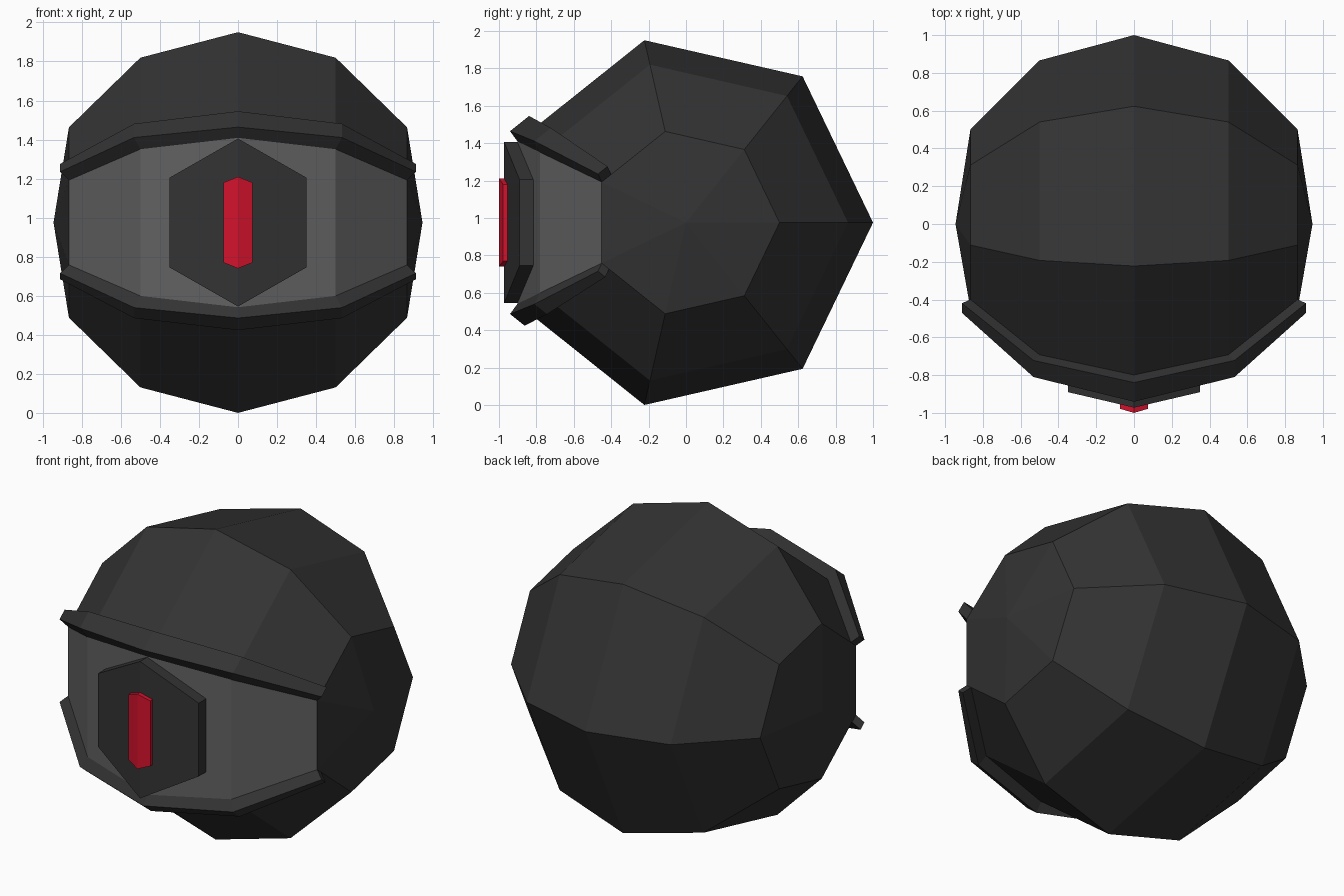
import bpy, bmesh
from math import sin, cos, pi, radians
from mathutils import Vector

if "Cube" in bpy.data.objects:
    bpy.data.objects.remove(bpy.data.objects["Cube"])

CZ = 0.975      # height of the ball's centre
SIDES = 7       # panels around the sideways axis


def material(name, rgb):
    m = bpy.data.materials.new(name)
    m.diffuse_color = (*rgb, 1)
    m.use_nodes = True
    m.node_tree.nodes["Principled BSDF"].inputs["Base Color"].default_value = m.diffuse_color
    return m


DARK = material("dark_shell", (0.033, 0.033, 0.033))
GREY = material("visor_grey", (0.12, 0.12, 0.12))
RED = material("red_light", (0.65, 0.006, 0.025))


def build(name, verts, faces, mat):
    bm = bmesh.new()
    vs = [bm.verts.new(v) for v in verts]
    for f in faces:
        bm.faces.new([vs[i] for i in f])
    bmesh.ops.recalc_face_normals(bm, faces=bm.faces)
    me = bpy.data.meshes.new(name)
    bm.to_mesh(me)
    bm.free()
    me.materials.append(mat)
    ob = bpy.data.objects.new(name, me)
    bpy.context.collection.objects.link(ob)
    return ob


def ball(ring, k):
    """Point on the ball: ring -2..2 runs across x, k counts corners round x."""
    u, a = radians(30 * ring), 2 * pi * k / SIDES
    return Vector((sin(u), cos(u) * cos(a), CZ + cos(u) * sin(a)))


# Shell: faceted ball with sideways poles, front panel left open for the visor
verts = [ball(r, k) for r in range(-2, 3) for k in range(SIDES)]
verts += [Vector((-0.945, 0, CZ)), Vector((0.945, 0, CZ))]
faces = []
for k in range(SIDES):
    n = (k + 1) % SIDES
    if k != 3:
        for r in range(4):
            a, b = r * SIDES, (r + 1) * SIDES
            faces.append((a + k, a + n, b + n, b + k))
    faces.append((35, n, k))
    faces.append((36, 28 + k, 28 + n))
build("shell", verts, faces, DARK)

# Visor: the grey front panel
verts = [ball(r, k) for r in range(-2, 3) for k in (3, 4)]
visor = build("visor", verts,
              [(2 * i, 2 * i + 2, 2 * i + 3, 2 * i + 1) for i in range(4)], GREY)
if visor.data.polygons[0].normal.y > 0:
    visor.data.flip_normals()


# Raised trims along the upper and lower visor edges
def trim(name, corner, behind, up, width):
    lift = {0: (0, -0.04, 0.055), 1: (0.032, -0.03, 0.06), 2: (0.045, -0.02, 0.043)}
    vs, fs = [], []
    for r in range(-2, 3):
        x, y, z = lift[abs(r)]
        off = Vector((x if r > 0 else -x, y, z * up))
        front = ball(r, corner)
        back = front.lerp(ball(r, behind), width)
        vs += [front, front + off, back + off, back]
    for i in range(4):
        for j in range(4):
            a, b = 4 * i + j, 4 * i + (j + 1) % 4
            fs.append((a, b, b + 4, a + 4))
    build(name, vs, fs + [(0, 1, 2, 3), (16, 17, 18, 19)], DARK)


trim("upper_trim", 3, 2, 1, 0.15)
trim("lower_trim", 4, 5, -1, 0.115)


# Folded hexagonal plates, creased down the centre line
def folded_hex(name, w, tall, short, front, back, mat):
    outline = [(0, tall), (w, short), (w, -short), (0, -tall), (-w, -short), (-w, short)]
    vs = [(x, y[1] if x else y[0], CZ + z) for y in (front, back) for x, z in outline]
    fs = [(0, 1, 2, 3), (0, 3, 4, 5), (6, 7, 8, 9), (6, 9, 10, 11)]
    fs += [(i, (i + 1) % 6, 6 + (i + 1) % 6, 6 + i) for i in range(6)]
    build(name, vs, fs, mat)


folded_hex("eye_plate", 0.35, 0.43, 0.23, (-0.972, -0.89), (-0.895, -0.81), DARK)
folded_hex("eye_light", 0.075, 0.235, 0.205, (-1.0, -0.978), (-0.955, -0.94), RED)
